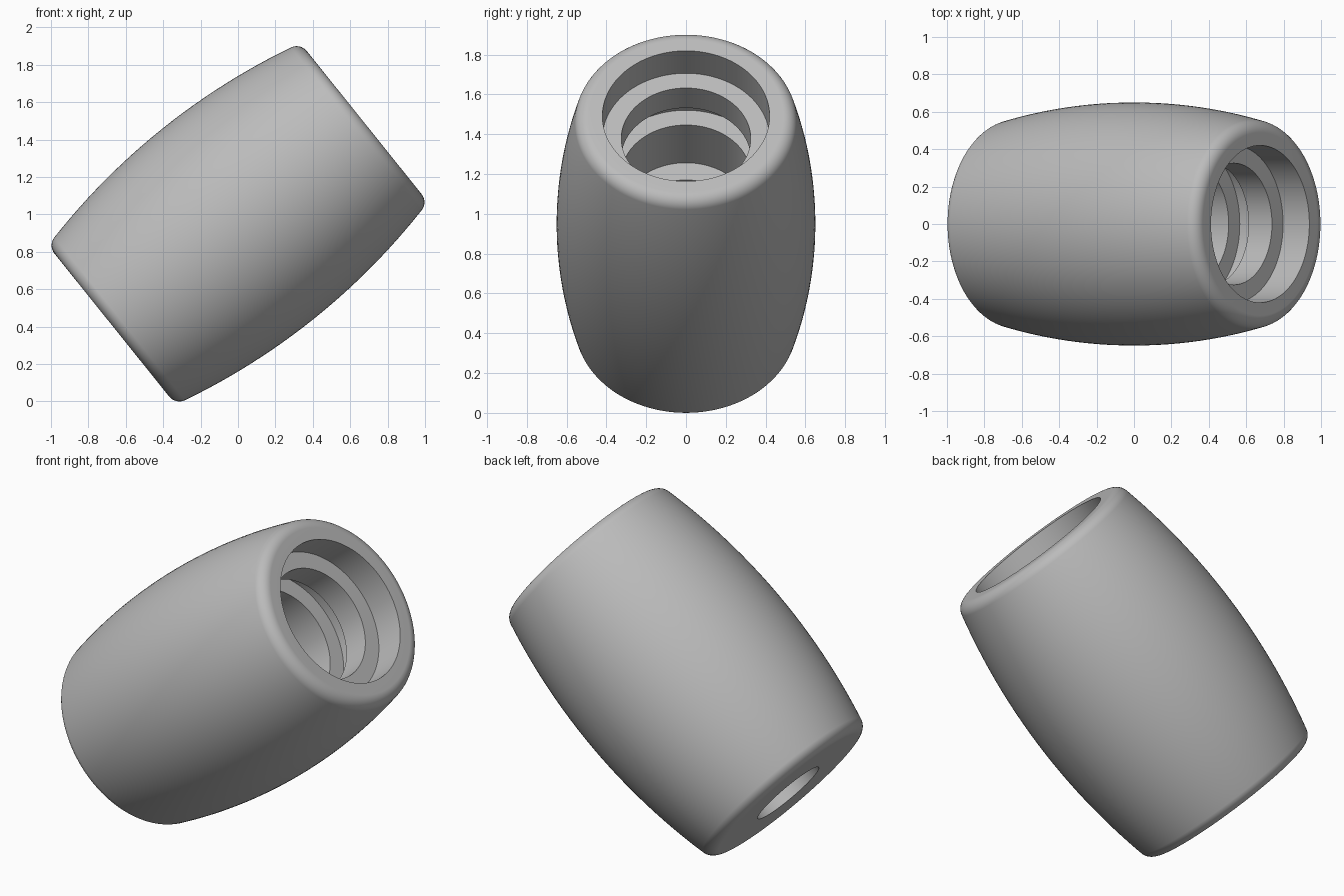
import bpy, bmesh
from math import sin, cos, asin, atan2, pi
from mathutils import Matrix, Vector

cube = bpy.data.objects.get("Cube")
if cube:
    bpy.data.objects.remove(cube, do_unlink=True)

HALF = 0.865        # half length along the axis
BELLY = 0.65        # largest radius
FILLET = 0.07       # rounding of both rims
RIM = 0.49          # radius where the flat end begins
BORE, MOUTH, HOLE = 0.325, 0.42, 0.215

# Outer profile: barrel arc tangent to a fillet at each end, as (radius, height)
fz = HALF - FILLET
drop = BELLY - RIM
R = (fz**2 + drop**2 - FILLET**2) / (2 * (drop - FILLET))
lean = asin(fz / (R - FILLET))
upper = []
for i in range(13):
    a = lean * i / 12
    upper.append((BELLY - R + R * cos(a), R * sin(a)))
for i in range(1, 9):
    a = lean + (pi / 2 - lean) * i / 8
    upper.append((RIM + FILLET * cos(a), fz + FILLET * sin(a)))
lower = [(r, -z) for r, z in reversed(upper[1:])]

# Inner profile: stepped mouth, ring groove, bore floor and through hole
inner = [(MOUTH, HALF), (MOUTH, 0.685), (BORE, 0.685), (BORE, 0.525),
         (MOUTH, 0.525), (MOUTH, 0.388), (BORE, 0.388), (BORE, 0.085),
         (HOLE, 0.085), (HOLE, -HALF)]
profile = lower + upper + inner

# Revolve the closed profile
bm = bmesh.new()
verts = [bm.verts.new((r, 0, z)) for r, z in profile]
edges = [bm.edges.new((v, verts[i - 1])) for i, v in enumerate(verts)]
bmesh.ops.spin(bm, geom=verts + edges, cent=(0, 0, 0), axis=(0, 0, 1),
               angle=2 * pi, steps=128, use_merge=True)
bmesh.ops.remove_doubles(bm, verts=bm.verts, dist=0.0001)
bmesh.ops.recalc_face_normals(bm, faces=bm.faces)

# Tilt the axis up towards +x and lift it onto the ground
tilt = Matrix.Rotation(atan2(0.78, 0.626), 4, 'Y')
bmesh.ops.transform(bm, matrix=Matrix.Translation(Vector((0, 0, 0.95))) @ tilt,
                    verts=bm.verts)
mesh = bpy.data.meshes.new("barrel_sleeve")
bm.to_mesh(mesh)
bm.free()
sleeve = bpy.data.objects.new("barrel_sleeve", mesh)
bpy.context.collection.objects.link(sleeve)

# Plain grey material
grey = bpy.data.materials.new("plain_grey")
grey.use_nodes = True
colour = (0.5, 0.5, 0.5, 1)
grey.diffuse_color = colour
grey.node_tree.nodes["Principled BSDF"].inputs["Base Color"].default_value = colour
mesh.materials.append(grey)

# Smooth shading with crisp steps and flat ends
bpy.ops.object.select_all(action='DESELECT')
sleeve.select_set(True)
bpy.context.view_layer.objects.active = sleeve
bpy.ops.object.shade_smooth_by_angle(angle=pi / 6)
weighted = sleeve.modifiers.new("flat_ends", 'WEIGHTED_NORMAL')
weighted.keep_sharp = True
